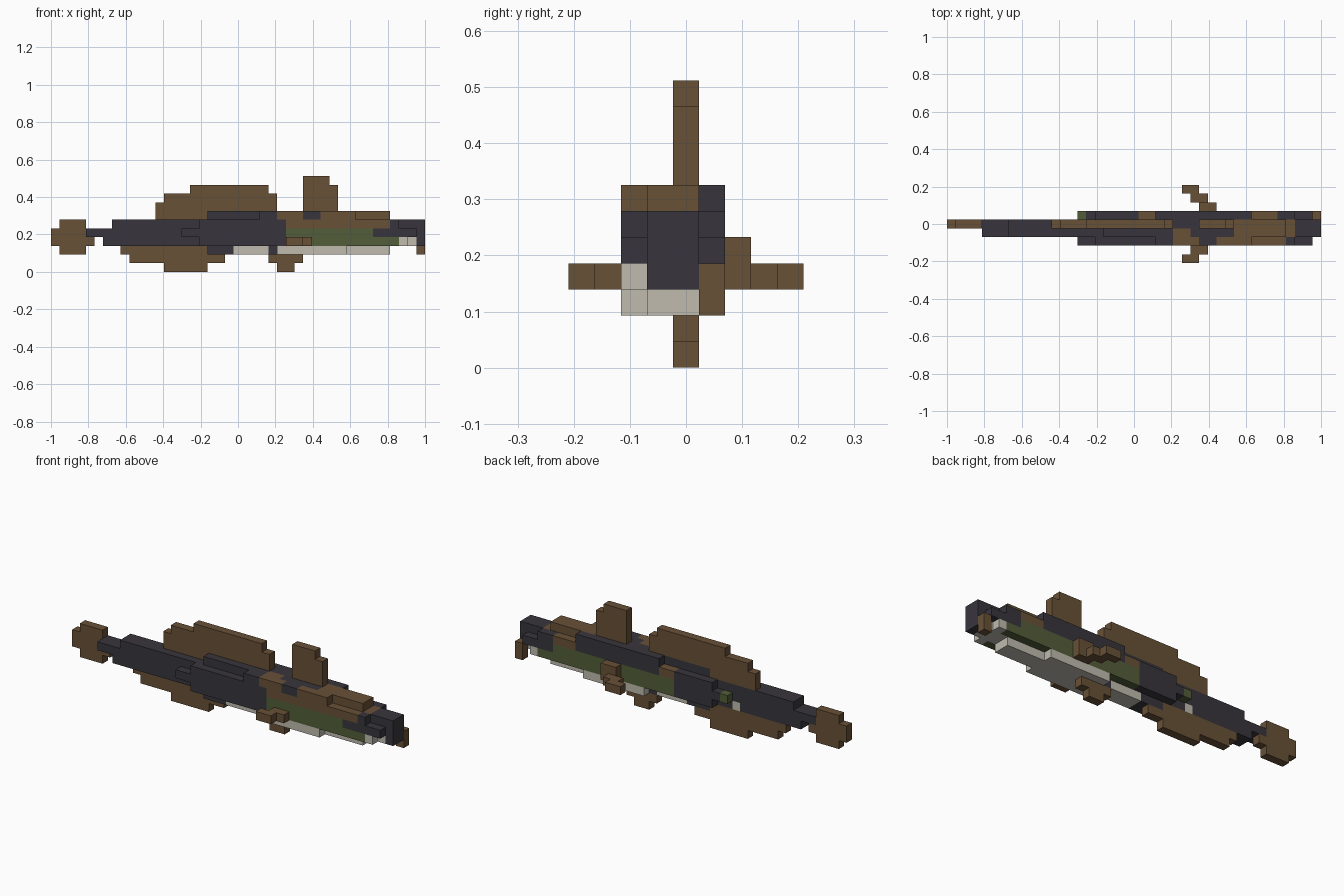
import bpy, bmesh, math

cube = bpy.data.objects.get("Cube")
if cube:
    bpy.data.objects.remove(cube, do_unlink=True)

U = 2 / 43  # size of one block


def material(name, rgb):
    m = bpy.data.materials.new(name)
    m.use_nodes = True
    m.diffuse_color = (*rgb, 1)
    bsdf = m.node_tree.nodes["Principled BSDF"]
    bsdf.inputs["Base Color"].default_value = (*rgb, 1)
    bsdf.inputs["Roughness"].default_value = 0.9
    return m


BROWN, DARK, GREEN, PALE = range(4)
MATS = [material("fin_brown", (0.140, 0.082, 0.038)),
        material("back_charcoal", (0.039, 0.036, 0.046)),
        material("flank_green", (0.088, 0.111, 0.041)),
        material("belly_pale", (0.525, 0.500, 0.430))]


def blocks(box):
    """All blocks of a box given as x0, x1, y0, y1, z0, z1 (ends excluded)."""
    x0, x1, y0, y1, z0, z1 = box
    return [(x, y, z) for x in range(x0, x1) for y in range(y0, y1)
            for z in range(z0, z1)]


parts = {}


def part(name, boxes, color, paint=()):
    cells = {c: color for b in boxes for c in blocks(b)}
    for col, *boxes_to_paint in paint:
        for b in boxes_to_paint:
            for c in blocks(b):
                if c in cells:
                    cells[c] = col
    parts[name] = cells


# Trunk: two blocks wide, tapering to the tail, with belly keel and back ridge
part("trunk",
     [(4, 7, -1, 1, 4, 5), (6, 43, -1, 1, 3, 5), (7, 43, -1, 1, 5, 6),
      (18, 39, -1, 1, 6, 7), (18, 39, -1, 1, 2, 3)], DARK,
     [(PALE, (21, 25, -1, 1, 2, 3), (26, 39, -1, 1, 2, 3),
       (38, 42, -1, 1, 3, 4), (14, 15, 0, 1, 3, 4)),
      (BROWN, (26, 28, -1, 0, 6, 7), (33, 39, -1, 1, 6, 7),
       (39, 40, -1, 1, 5, 6))])


# Flanks: same stepped shape on both sides, different markings
def flank(name, y, paint):
    spans = [(15, 17, 4, 5), (17, 41, 3, 4), (17, 42, 4, 5), (17, 40, 5, 6),
             (24, 35, 6, 7), (26, 34, 2, 3)]
    part(name, [(a, b, y, y + 1, c, d) for a, b, c, d in spans], DARK,
         [(col, *[(a, b, y, y + 1, c, d) for a, b, c, d in areas])
          for col, *areas in paint])


flank("right_flank", -2,
      [(GREEN, (27, 40, 3, 4), (27, 37, 4, 5)),
       (BROWN, (27, 39, 5, 6), (26, 29, 6, 7), (31, 35, 6, 7)),
       (PALE, (40, 41, 3, 4), (26, 34, 2, 3))])
flank("left_flank", 1,
      [(GREEN, (22, 40, 3, 4), (22, 38, 4, 5), (15, 16, 4, 5)),
       (BROWN, (22, 24, 5, 6), (35, 38, 5, 6)),
       (PALE, (40, 41, 3, 4), (26, 34, 2, 3))])


# Fins on the centre line, one block thick: spans are x0, x1, z0, z1
def thin_fin(name, spans):
    part(name, [(a, b, 0, 1, c, d) for a, b, c, d in spans], BROWN)


thin_fin("tail_fin", [(0, 1, 3, 5), (1, 4, 2, 6), (4, 5, 3, 4)])
thin_fin("long_back_fin", [(12, 18, 6, 7), (12, 26, 7, 8), (13, 26, 8, 9),
                           (16, 25, 9, 10)])
thin_fin("front_back_fin", [(29, 33, 7, 10), (29, 32, 10, 11)])
thin_fin("long_belly_fin", [(8, 18, 2, 3), (9, 20, 1, 2), (13, 18, 0, 1)])
thin_fin("front_belly_fin", [(25, 29, 1, 2), (26, 28, 0, 1)])

# Side fins sweep backwards; the left one has an exposed root
part("right_side_fin", [(28, 30, -3, -2, 3, 4), (27, 29, -4, -3, 3, 4)], BROWN)
part("left_side_fin", [(29, 31, 2, 3, 3, 5), (28, 30, 3, 4, 3, 4),
                       (27, 29, 4, 5, 3, 4)], BROWN)
part("chin_barbel", [(42, 43, 1, 2, 2, 4)], BROWN)

# Centre line blocks straddle y = 0, side blocks sit beside them
filled = {c for cells in parts.values() for c in cells}
SIDES = [(0, 1), (0, -1), (1, 1), (1, -1), (2, 1), (2, -1)]


def corner(p):
    return ((p[0] - 21.5) * U, (p[1] - 0.5) * U, p[2] * U)


def build(name, cells):
    bm = bmesh.new()
    for cell, color in cells.items():
        for axis, sign in SIDES:
            neighbour = list(cell)
            neighbour[axis] += sign
            if tuple(neighbour) in filled:
                continue
            a, b = (axis + 1) % 3, (axis + 2) % 3
            ring = [(0, 0), (1, 0), (1, 1), (0, 1)]
            verts = []
            for da, db in ring if sign > 0 else ring[::-1]:
                p = list(cell)
                p[axis] += sign > 0
                p[a] += da
                p[b] += db
                verts.append(bm.verts.new(corner(p)))
            bm.faces.new(verts).material_index = color
    bmesh.ops.remove_doubles(bm, verts=bm.verts[:], dist=U * 0.01)
    # Merge flat areas of one colour
    bmesh.ops.dissolve_limit(bm, angle_limit=math.radians(1), verts=bm.verts[:],
                             edges=bm.edges[:], delimit={'MATERIAL'})
    mesh = bpy.data.meshes.new(name)
    bm.to_mesh(mesh)
    bm.free()
    for m in MATS:
        mesh.materials.append(m)
    bpy.context.collection.objects.link(bpy.data.objects.new(name, mesh))


# Blocks on the y index: 0 is the centre, so shift by half a block
for part_name, part_cells in parts.items():
    build(part_name, part_cells)
